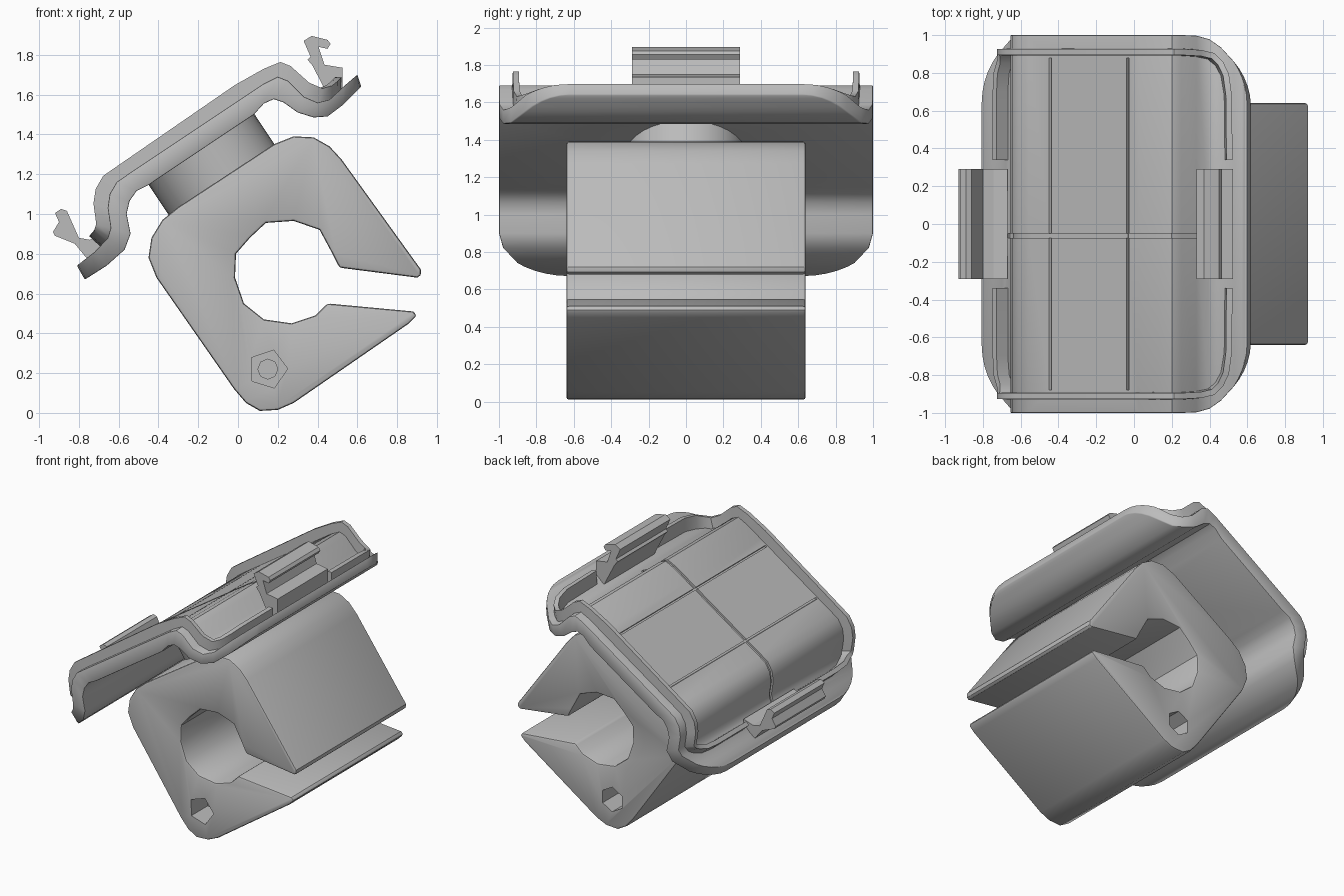
import bpy, bmesh, math
from mathutils import Vector, Matrix

if "Cube" in bpy.data.objects:
    bpy.data.objects.remove(bpy.data.objects["Cube"], do_unlink=True)

grey = bpy.data.materials.new("plastic_grey")
grey.use_nodes = True
COLOR = (0.5, 0.5, 0.5, 1)
grey.diffuse_color = COLOR
grey.node_tree.nodes["Principled BSDF"].inputs["Base Color"].default_value = COLOR


def finish(name, bm):
    """Turn a bmesh into a named grey object."""
    bmesh.ops.recalc_face_normals(bm, faces=bm.faces)
    mesh = bpy.data.meshes.new(name)
    bm.to_mesh(mesh)
    bm.free()
    mesh.materials.append(grey)
    obj = bpy.data.objects.new(name, mesh)
    bpy.context.collection.objects.link(obj)
    return obj


def loft(name, sections):
    """Skin a row of matching closed sections and cap both ends."""
    bm = bmesh.new()
    rings = [[bm.verts.new(p) for p in sec] for sec in sections]
    n = len(rings[0])
    for a, b in zip(rings, rings[1:]):
        for i in range(n):
            bm.faces.new((a[i], a[(i + 1) % n], b[(i + 1) % n], b[i]))
    bm.faces.new(rings[0])
    bm.faces.new(rings[-1])
    return finish(name, bm)


def extrude(name, outline, y0, y1):
    return loft(name, [[(x, y, z) for x, z in outline] for y in (y0, y1)])


def cylinder(name, start, end, radius, sides, turn=0):
    axis = Vector(end) - Vector(start)
    bm = bmesh.new()
    bmesh.ops.create_cone(bm, cap_ends=True, segments=sides, radius1=radius,
                          radius2=radius, depth=axis.length)
    rot = axis.to_track_quat('Z', 'Y').to_matrix().to_4x4()
    mid = (Vector(start) + Vector(end)) / 2
    bm.transform(Matrix.Translation(mid) @ rot @ Matrix.Rotation(turn, 4, 'Z'))
    return finish(name, bm)


def apply_mods(obj):
    bpy.context.view_layer.objects.active = obj
    for m in list(obj.modifiers):
        bpy.ops.object.modifier_apply(modifier=m.name)


def cut(obj, cutters):
    for c in cutters:
        m = obj.modifiers.new("cut", 'BOOLEAN')
        m.operation, m.solver, m.object = 'DIFFERENCE', 'EXACT', c
    apply_mods(obj)


def bevel(obj, width, segments=2):
    m = obj.modifiers.new("soft_edges", 'BEVEL')
    m.width, m.segments = width, segments
    m.limit_method, m.angle_limit = 'ANGLE', math.radians(50)
    apply_mods(obj)


def smooth(obj, angle=35):
    bpy.ops.object.select_all(action='DESELECT')
    obj.select_set(True)
    bpy.context.view_layer.objects.active = obj
    bpy.ops.object.shade_smooth_by_angle(angle=math.radians(angle))


# Saddle plate section: matching upper and lower points
UPPER = [(-.81, .74), (-.72, .81), (-.655, .88), (-.64, .93), (-.655, 1.03),
         (-.645, 1.1), (-.61, 1.16), (-.56, 1.195), (.025, 1.585), (.13, 1.655),
         (.2, 1.69), (.25, 1.67), (.33, 1.59), (.4, 1.56), (.46, 1.575),
         (.53, 1.64), (.6, 1.7)]
LOWER = [(-.77, .67), (-.66, .74), (-.57, .82), (-.54, .9), (-.56, 1.0),
         (-.545, 1.065), (-.51, 1.115), (-.45, 1.145), (.08, 1.5), (.13, 1.555),
         (.18, 1.577), (.23, 1.56), (.3, 1.51), (.38, 1.485), (.45, 1.49),
         (.53, 1.55), (.62, 1.64)]
LAST = len(UPPER) - 1


def lerp(table, t):
    i = min(int(t), LAST - 1)
    a, b = Vector(table[i]), Vector(table[i + 1])
    p = a.lerp(b, t - i)
    return Vector((p.x, 0, p.y))


def surface(t, y, height=0):
    """Point above the plate at station t along the section."""
    top = lerp(UPPER, t)
    out = (top - lerp(LOWER, t)).normalized()
    return top + out * height + Vector((0, y, 0))


def half_width(t):
    d = max(0, (3 - t) / 3, (t - 11.5) / 4.5)
    return 1 - .38 * (1 - math.sqrt(max(0, 1 - d * d)))


stations = [0, .06, .2, .4, .7] + list(range(1, LAST)) + [15.3, 15.6, 15.8, 15.94, 16]
sections = []
for t in stations:
    w, low = half_width(t), lerp(LOWER, t)
    side = Vector((0, w, 0))
    sections.append([surface(t, -w), surface(t, w), low + side, low - side])
plate = loft("saddle_plate", sections)

# Neck and its blind bore, square to the plate
axis = Vector((.552, 0, -.834))
centre = Vector((-.24, 0, 1.41))
bore = cylinder("bore_cutter", centre - axis * .2, centre + axis * .4, .245, 16)
neck = cylinder("neck", centre + axis * .05, centre + axis * .33, .32, 32)

# Grooves in the plate floor
groove_ts = [1.8] + list(range(2, 14))
grooves = [loft("groove_cutter_long", [
    [surface(t, -.075, .03), surface(t, -.05, .03), surface(t, -.05, -.015),
     surface(t, -.075, -.015)] for t in groove_ts])]
for t in (7.2, 7.9):
    a, b = t - .01, t + .01
    grooves.append(loft("groove_cutter_cross", [
        [surface(a, y, .03), surface(b, y, .03), surface(b, y, -.015),
         surface(a, y, -.015)] for y in (-.88, .88)]))
bevel(plate, .015)
cut(plate, grooves + [bore])
smooth(plate)

# Raised rim in two halves, open beside the clips
rim_path = [(1.6, .34), (1.6, .7), (1.7, .8), (2, .86), (2.4, .89)]
rim_path += [(t, .91) for t in range(3, 12)]
rim_path += [(12, .905), (13, .89), (13.8, .85), (14.3, .79), (14.55, .68), (14.6, .34)]
for sign, name in ((1, "rim_back"), (-1, "rim_front")):
    pts = [(surface(t, y * sign), surface(t, y * sign, .1)) for t, y in rim_path]
    sections = []
    for i, (p, q) in enumerate(pts):
        up = (q - p).normalized()
        along = pts[min(i + 1, len(pts) - 1)][0] - pts[max(i - 1, 0)][0]
        side = along.cross(up).normalized() * .02
        sections.append([p - side - up * .02, p + side - up * .02,
                         p + side * .8 + up * .075, p - side * .8 + up * .075])
    smooth(loft(name, sections))

# Snap clips at both ends of the plate
extrude("right_side_clip", [(-.73, .74), (-.82, .85), (-.92, .89), (-.93, .91), (-.9, .96),
        (-.92, 1.005), (-.89, 1.025), (-.86, 1.015), (-.8, .88), (-.745, .87),
        (-.67, .895), (-.67, .8)], -.29, .29)
extrude("left_side_clip", [(.46, 1.58), (.375, 1.745), (.35, 1.775), (.365, 1.79), (.33, 1.87),
        (.37, 1.895), (.45, 1.875), (.465, 1.855), (.45, 1.83), (.405, 1.84),
        (.435, 1.75), (.525, 1.735), (.525, 1.62)], -.29, .29)

# Clamp block with open round jaw
clamp = extrude("clamp_block", [
    (.92, .69), (.9, .68), (.51, .73), (.48, .79), (.41, .92), (.28, .965),
    (.14, .955), (.06, .88), (-.01, .8), (-.015, .68), (.03, .55), (.13, .47),
    (.27, .45), (.39, .49), (.45, .55), (.88, .51), (.9, .49), (.86, .45),
    (.28, .05), (.2, .015), (.11, .01), (.04, .05), (-.02, .12), (-.41, .68),
    (-.45, .78), (-.435, .88), (-.38, .97), (-.3, 1.035), (.18, 1.35), (.28, 1.39),
    (.38, 1.385), (.46, 1.34), (.52, 1.275), (.92, .72)], -.64, .64)
bevel(clamp, .014)

# Bolt pockets on the front and back faces
pockets = [
    cylinder("nut_pocket_cutter", (.15, -.8, .22), (.15, -.45, .22), .1, 5, .3),
    cylinder("bolt_hole_cutter", (.15, -.8, .22), (.15, -.2, .22), .05, 8),
    cylinder("head_pocket_cutter", (.15, .8, .22), (.15, .4, .22), .09, 6),
]
cut(clamp, pockets + [bore])
cut(neck, [bore])
smooth(clamp, 30)
smooth(neck)

for c in grooves + pockets + [bore]:
    c.hide_render = True
    c.hide_set(True)
